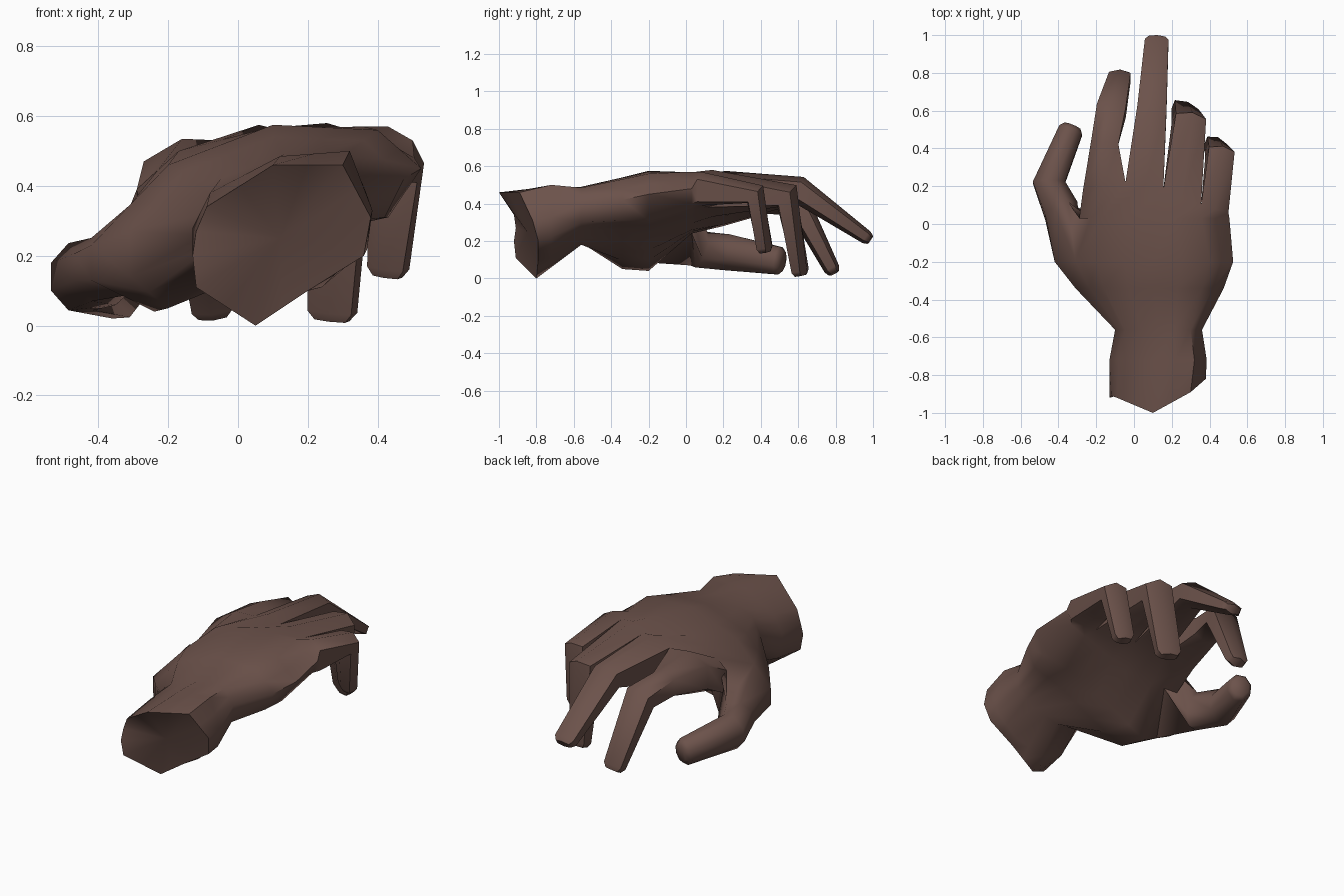
import bpy
import bmesh
import math
from mathutils import Vector

cube = bpy.data.objects.get("Cube")
if cube:
    bpy.data.objects.remove(cube, do_unlink=True)

skin = bpy.data.materials.new("brown_skin")
skin.use_nodes = True
skin.diffuse_color = (0.15, 0.085, 0.07, 1)
skin.node_tree.nodes["Principled BSDF"].inputs["Base Color"].default_value = skin.diffuse_color

# Unit cross-sections: side offset, up offset
HEXAGON = [(-.5, .3), (0, .5), (.5, .3), (.5, -.3), (0, -.5), (-.5, -.3)]
OCTAGON = [(-math.cos((i + .5) * math.pi / 4) / 2, math.sin((i + .5) * math.pi / 4) / 2)
           for i in range(8)]
# Columns across the palm: finger borders and finger middles
COLUMNS = [i / 8 for i in range(9)]


def along(points, t):
    """Point at fraction t of a polyline."""
    s = t * (len(points) - 1)
    i = min(int(s), len(points) - 2)
    return Vector(points[i]).lerp(Vector(points[i + 1]), s - i)


def bridge(bm, a, b, skip=()):
    n = len(a)
    for i in range(n):
        if i not in skip:
            j = (i + 1) % n
            bm.faces.new((a[i], a[j], b[j], b[i]))


def palm_ring(bm, top, bottom):
    """Closed ring: top row left to right, then bottom row coming back."""
    row = [along(top, u) for u in COLUMNS] + [along(bottom, u) for u in reversed(COLUMNS)]
    return [bm.verts.new(p) for p in row]


def add_ring(bm, section, centre, tangent, yaw, width, depth):
    side = Vector((1, yaw, 0))
    side = (side - tangent * side.dot(tangent)).normalized()
    up = side.cross(tangent)
    return [bm.verts.new(centre + side * (a * width) + up * (b * depth)) for a, b in section]


def loft_digit(bm, section, base, joints, yaw=0):
    """Sweep a section from a base loop through joints (centre, width, depth) and close the tip."""
    start = sum((v.co for v in base), Vector()) / len(base)
    path = [start] + [Vector(j[0]) for j in joints]
    previous = base
    for i, (_, width, depth) in enumerate(joints, 1):
        tangent = (path[i] - path[i - 1]).normalized()
        if i + 1 < len(path):
            tangent = (tangent + (path[i + 1] - path[i]).normalized()).normalized()
        ring = add_ring(bm, section, path[i], tangent, yaw, width, depth)
        bridge(bm, previous, ring)
        previous = ring
    # Small chamfered fingertip
    tip = add_ring(bm, section, path[-1] + tangent * .025, tangent, yaw, width * .7, depth * .7)
    bridge(bm, previous, tip)
    bm.faces.new(tip)


bm = bmesh.new()

# Slanted wrist opening, closed by a shallow hollow
rim = palm_ring(
    bm,
    [(-.12, -.91, .27), (-.09, -.92, .34), (.1, -1, .46), (.3, -.89, .46), (.38, -.82, .31)],
    [(-.13, -.92, .2), (-.12, -.91, .11), (.05, -.8, 0), (.2, -.79, .1), (.36, -.79, .2)])
hub = bm.verts.new((.12, -.85, .25))
for i, v in enumerate(rim):
    bm.faces.new((hub, rim[(i + 1) % len(rim)], v))

# Wrist, palm and thumb mound: y, then top and bottom outlines as x, z
rings = [rim]
for y, top, bottom in [
    (-.72, [(-.13, .28), (-.08, .38), (.12, .485), (.32, .5), (.385, .33)],
     [(-.13, .2), (-.09, .12), (.05, .06), (.24, .11), (.37, .22)]),
    (-.56, [(-.1, .32), (-.05, .42), (.13, .49), (.3, .485), (.36, .4)],
     [(-.1, .26), (-.04, .2), (.08, .18), (.24, .22), (.35, .3)]),
    (-.34, [(-.31, .27), (-.16, .44), (.1, .54), (.36, .53), (.475, .42)],
     [(-.31, .14), (-.2, .05), (.02, .14), (.24, .26), (.42, .31)]),
    (-.2, [(-.42, .23), (-.2, .46), (.1, .575), (.4, .56), (.525, .45)],
     [(-.42, .13), (-.24, .04), (-.02, .15), (.2, .26), (.43, .31)]),
    (.03, [(-.29, .39), (-.17, .5), (.08, .565), (.36, .57), (.505, .48)],
     [(-.28, .25), (-.1, .24), (.08, .26), (.28, .33), (.47, .4)]),
]:
    rings.append(palm_ring(bm, [(x, y, z) for x, z in top], [(x, y, z) for x, z in bottom]))

# Finger roots: border and middle points across the web
web_x = [-.27, -.16, -.045, .06, .155, .255, .355, .43, .5]
web_y = [.18, .2, .22, .21, .18, .14, .1, .08, .06]
web_top = [.47, .535, .53, .575, .55, .58, .55, .57, .53]
web_low = [.33, .28, .32, .29, .33, .33, .38, .39, .41]
top = [bm.verts.new(p) for p in zip(web_x, web_y, web_top)]
low = [bm.verts.new(p) for p in zip(web_x, web_y, web_low)]
rings.append(top + low[::-1])

# Skin the palm, leaving a hole on the left edge for the thumb
mound, crotch = rings[-3], rings[-2]
for a, b in zip(rings, rings[1:]):
    bridge(bm, a, b, (0, 16, 17) if a is mound else ())

# Fingers from index to little: sideways turn, then joints to the tip
fingers = [
    (0, [((-.155, .43, .425), .145, .16), ((-.12, .6, .4), .155, .15),
         ((-.075, .78, .05), .115, .085)]),
    (0, [((.095, .61, .47), .155, .15), ((.12, .965, .22), .125, .075)]),
    (-.4, [((.29, .54, .44), .165, .16), ((.27, .61, .04), .135, .08)]),
    (-.4, [((.455, .37, .45), .14, .13), ((.43, .42, .165), .11, .085)]),
]
for k, (yaw, joints) in enumerate(fingers):
    a, b, c = 2 * k, 2 * k + 1, 2 * k + 2
    loft_digit(bm, HEXAGON, [top[a], top[b], top[c], low[c], low[b], low[a]], joints, yaw)

# Thumb growing out of the hole
thumb_root = [mound[0], mound[1], crotch[1], crotch[0],
              crotch[17], crotch[16], mound[16], mound[17]]
loft_digit(bm, OCTAGON, thumb_root, [
    ((-.385, .07, .155), .2, .21),
    ((-.45, .22, .14), .185, .21),
    ((-.335, .495, .095), .14, .16),
])

bmesh.ops.recalc_face_normals(bm, faces=bm.faces)
mesh = bpy.data.meshes.new("hand")
bm.to_mesh(mesh)
bm.free()
mesh.materials.append(skin)
hand = bpy.data.objects.new("hand", mesh)
bpy.context.collection.objects.link(hand)
bpy.ops.object.select_all(action="DESELECT")
hand.select_set(True)
bpy.context.view_layer.objects.active = hand
bpy.ops.object.shade_smooth_by_angle(angle=math.radians(62))
